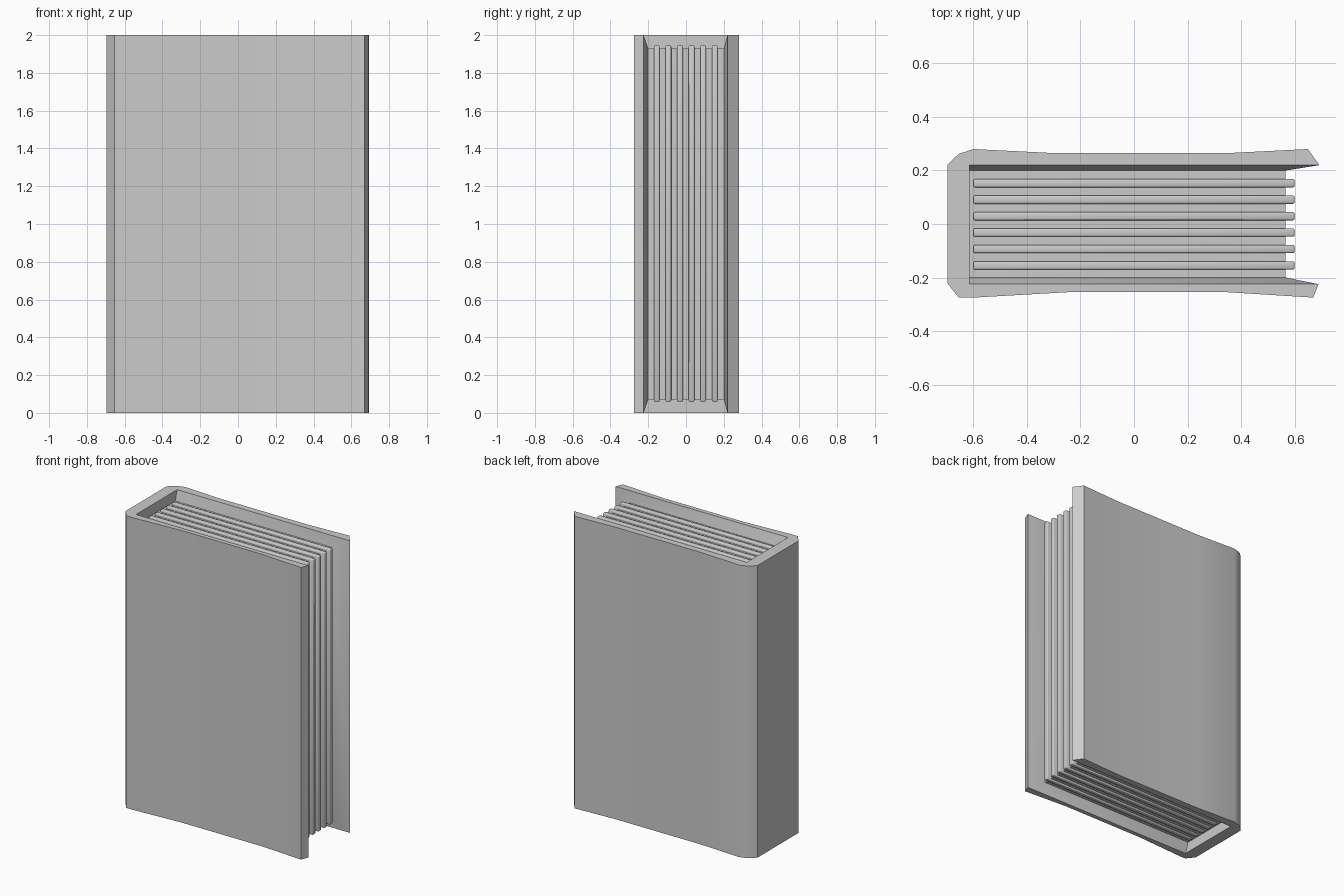
import bpy, bmesh

if "Cube" in bpy.data.objects:
    bpy.data.objects.remove(bpy.data.objects["Cube"])

HEIGHT = 2.0
PAGE_BOTTOM, PAGE_TOP = 0.07, 1.93


def add_object(name, bm, angle=0.6):
    bmesh.ops.recalc_face_normals(bm, faces=bm.faces[:])
    mesh = bpy.data.meshes.new(name)
    bm.to_mesh(mesh)
    bm.free()
    obj = bpy.data.objects.new(name, mesh)
    bpy.context.collection.objects.link(obj)
    bpy.ops.object.select_all(action='DESELECT')
    bpy.context.view_layer.objects.active = obj
    obj.select_set(True)
    bpy.ops.object.shade_smooth_by_angle(angle=angle)
    return obj


# Cover outline seen from above: a U with bowed boards and a chamfered spine
outline = [(-.615, .22), (.693, .22), (.65, .28), (.35, .265), (-.3, .265),
           (-.6, .28), (-.655, .262), (-.697, .222), (-.697, -.222),
           (-.655, -.275), (-.6, -.275), (-.25, -.255), (.35, -.255),
           (.67, -.275), (.69, -.225), (-.615, -.225)]
# Page block corners, matched to the inner corners of the cover
block = [(-.615, .2), (.567, .2), (.567, -.2), (-.615, -.2)]
inner = [1, 0, 15, 14]      # fore-edge, spine, spine, fore-edge
block_i = [1, 0, 3, 2]

bm = bmesh.new()
rims, pages = [], []
for z_rim, z_page in ((0, PAGE_BOTTOM), (HEIGHT, PAGE_TOP)):
    rim = [bm.verts.new((x, y, z_rim)) for x, y in outline]
    page = [bm.verts.new((x, y, z_page)) for x, y in block]
    bm.faces.new(rim)
    bm.faces.new(page)
    # Sloped lining from the rim down to the pages
    for k in range(3):
        bm.faces.new((rim[inner[k]], rim[inner[k + 1]],
                      page[block_i[k + 1]], page[block_i[k]]))
    rims.append(rim)
    pages.append(page)
low, high = rims
# Outer walls of the boards and spine
for i in range(1, 14):
    bm.faces.new((low[i], low[i + 1], high[i + 1], high[i]))
# Sloped lining at the fore-edge, then the page face
for i, j in ((1, 1), (14, 2)):
    bm.faces.new((low[i], high[i], pages[1][j], pages[0][j]))
bm.faces.new((pages[0][1], pages[0][2], pages[1][2], pages[1][1]))
add_object("cover_and_page_block", bm)

# Raised page ridges wrapping the top, fore-edge and bottom of the block
for n in range(6):
    y = -.155 + n * .0615
    bm = bmesh.new()
    bmesh.ops.create_cube(bm, size=1)
    for v in bm.verts:
        v.co = (.6 * 2 * v.co.x, y + .031 * v.co.y,
                1.0025 + 1.885 * v.co.z)
    bmesh.ops.bevel(bm, geom=bm.edges[:], offset=.006, segments=2,
                    profile=.5, affect='EDGES')
    add_object(f"page_ridge_{n + 1}", bm, angle=1.0)
